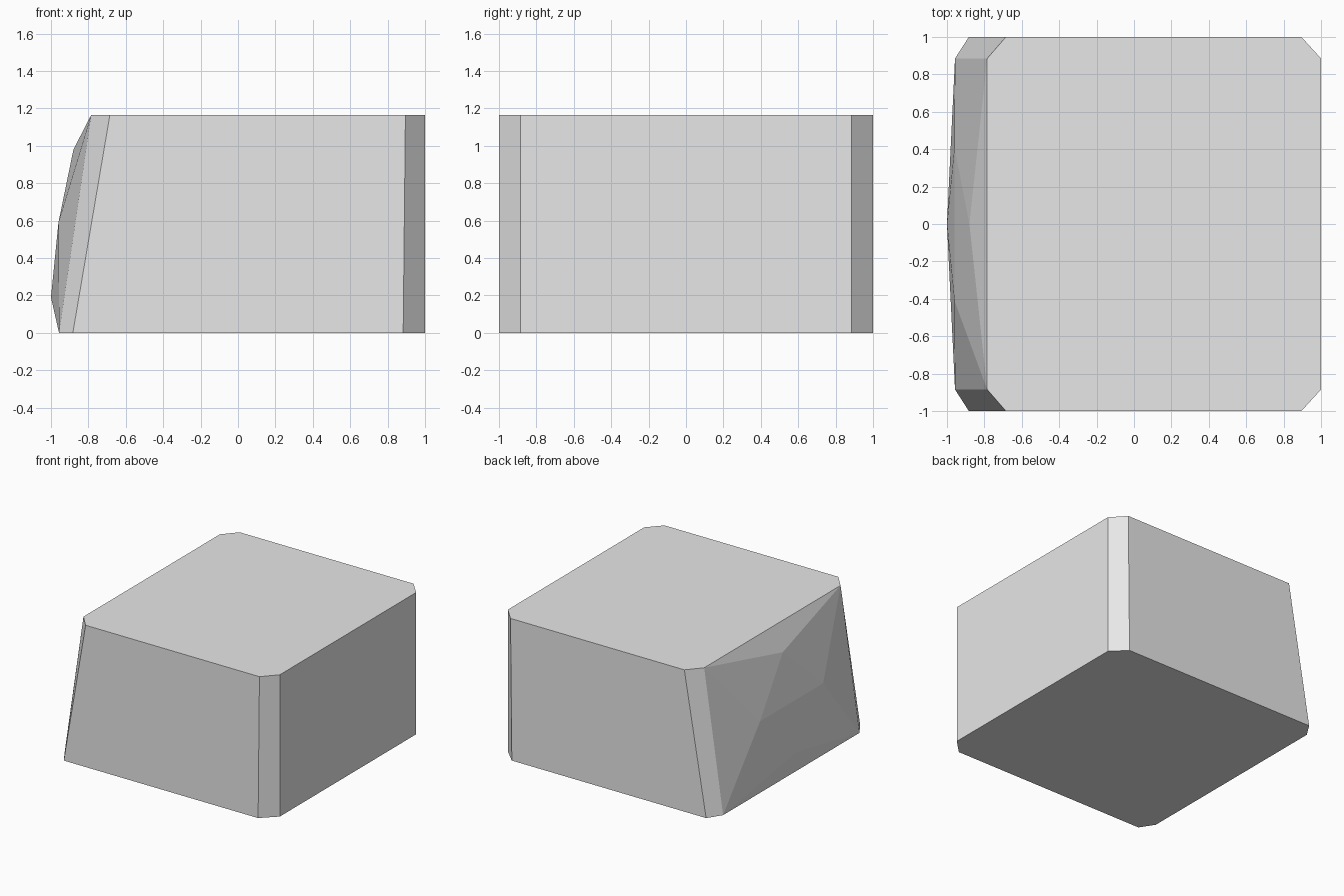
import bpy
import bmesh

default = bpy.data.objects.get("Cube")
if default:
    bpy.data.objects.remove(default, do_unlink=True)

HEIGHT = 1.165
CHAMFER_Y = 0.885

# Plain grey material
grey = bpy.data.materials.new("light grey")
grey.use_nodes = True
colour = (0.8, 0.8, 0.8, 1)
grey.diffuse_color = colour
grey.node_tree.nodes["Principled BSDF"].inputs["Base Color"].default_value = colour

bm = bmesh.new()


def ring(z, side_x, side_inner, flat_inner):
    """Octagonal outline: faceted side at -x, flat side at x = 1."""
    half = [(side_x, CHAMFER_Y), (side_inner, 1), (flat_inner, 1), (1, CHAMFER_Y)]
    points = half + [(x, -y) for x, y in reversed(half)]
    return [bm.verts.new((x, y, z)) for x, y in points]


# Chamfered block with a leaning left-hand side
bottom = ring(0, -0.957, -0.883, 0.883)
top = ring(HEIGHT, -0.785, -0.685, 0.895)
bm.faces.new(bottom)
bm.faces.new(top)
for i in range(7):
    bm.faces.new((bottom[i], bottom[i + 1], top[i + 1], top[i]))

# Bulging faceted side, mirrored about y = 0
upper = bm.verts.new((-0.88, 0, 0.98))
lower = bm.verts.new((-1, 0, 0.19))
mids = [bm.verts.new((-0.96, y, 0.59)) for y in (0.41, -0.41)]
for b, t, m in zip((bottom[0], bottom[7]), (top[0], top[7]), mids):
    bm.faces.new((t, upper, m))
    bm.faces.new((t, m, b))
    bm.faces.new((b, m, lower))
bm.faces.new((top[0], top[7], upper))
bm.faces.new((upper, *mids))
bm.faces.new((lower, *mids))
bm.faces.new((bottom[0], bottom[7], lower))

bmesh.ops.recalc_face_normals(bm, faces=bm.faces)
mesh = bpy.data.meshes.new("faceted_block")
bm.to_mesh(mesh)
bm.free()
mesh.materials.append(grey)
block = bpy.data.objects.new("faceted_block", mesh)
bpy.context.collection.objects.link(block)
